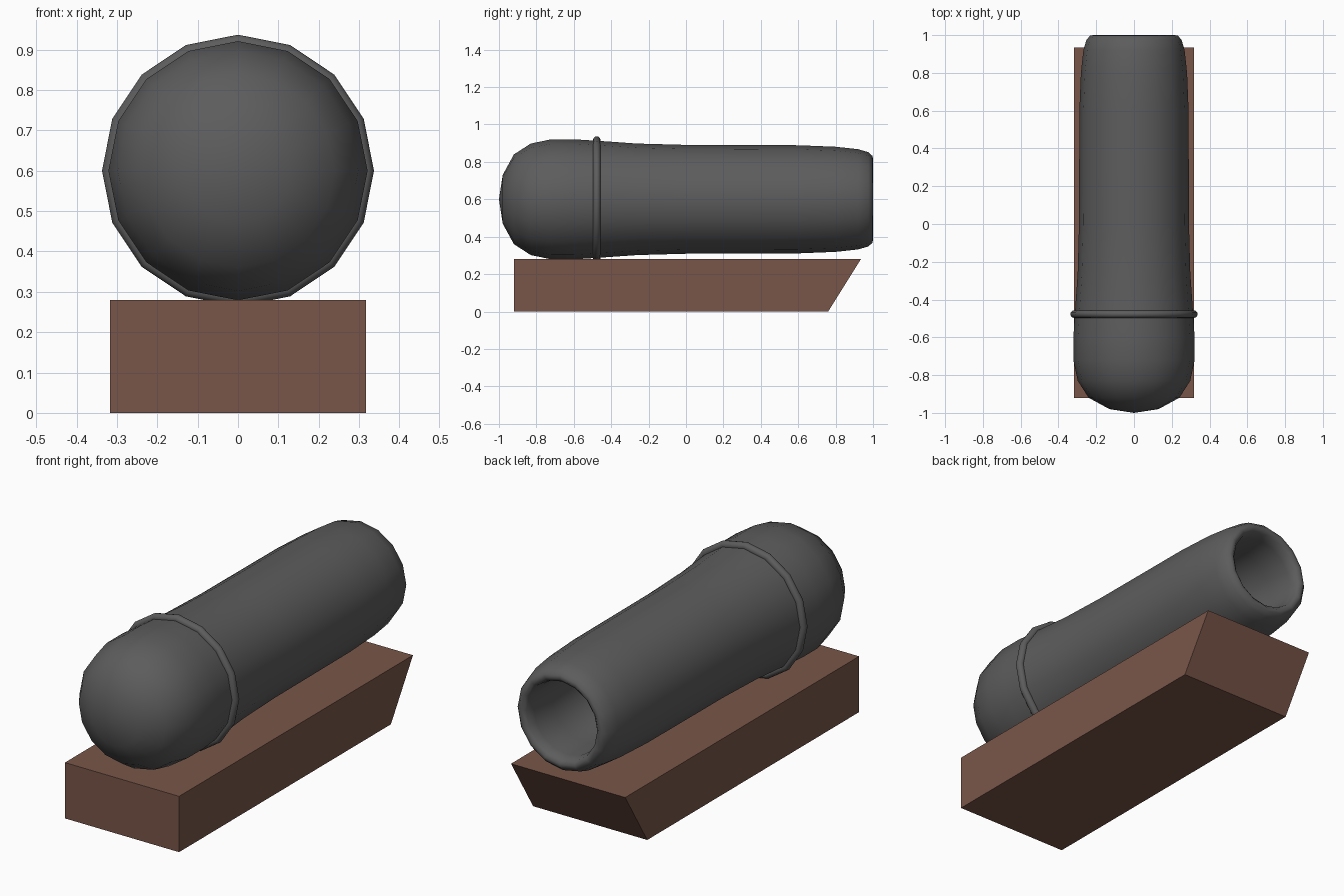
import bpy, bmesh
from math import sin, cos, pi, radians

cube = bpy.data.objects.get("Cube")
if cube:
    bpy.data.objects.remove(cube, do_unlink=True)

AXIS_Z = 0.6
SIDES = 16


def make_material(name, rgb):
    mat = bpy.data.materials.new(name)
    mat.use_nodes = True
    mat.diffuse_color = (*rgb, 1)
    mat.node_tree.nodes["Principled BSDF"].inputs["Base Color"].default_value = (*rgb, 1)
    return mat


iron = make_material("dark iron", (0.108, 0.108, 0.108))
wood = make_material("brown wood", (0.191, 0.092, 0.066))


def finish(name, bm, mat, smooth_angle=None):
    bmesh.ops.recalc_face_normals(bm, faces=bm.faces)
    mesh = bpy.data.meshes.new(name)
    bm.to_mesh(mesh)
    bm.free()
    mesh.materials.append(mat)
    obj = bpy.data.objects.new(name, mesh)
    bpy.context.collection.objects.link(obj)
    if smooth_angle:
        bpy.ops.object.select_all(action="DESELECT")
        obj.select_set(True)
        bpy.context.view_layer.objects.active = obj
        bpy.ops.object.shade_smooth_by_angle(angle=radians(smooth_angle))
    return obj


def lathe(name, profile, mat, closed=False):
    """Spin (y, radius) points around the barrel axis."""
    bm = bmesh.new()
    points = profile + profile[:1] if closed else profile
    verts = [bm.verts.new((r, y, AXIS_Z)) for y, r in points]
    edges = [bm.edges.new(pair) for pair in zip(verts, verts[1:])]
    bmesh.ops.spin(bm, geom=verts + edges, cent=(0, 0, AXIS_Z), axis=(0, 1, 0),
                   angle=2 * pi, steps=SIDES)
    bmesh.ops.remove_doubles(bm, verts=bm.verts, dist=0.0005)
    return finish(name, bm, mat, 80)


# Barrel: rounded breech, gentle taper, rolled muzzle and hollow bore
lathe("barrel", [
    (-1, 0), (-0.98, 0.13), (-0.92, 0.24), (-0.83, 0.298), (-0.72, 0.321),
    (-0.6, 0.321), (-0.46, 0.312), (-0.26, 0.298), (0, 0.291), (0.6, 0.289),
    (0.8, 0.281), (0.92, 0.268), (0.975, 0.252), (0.997, 0.232), (1, 0.215),
    (0.985, 0.197), (0.94, 0.188), (0.8, 0.184), (0.3, 0.18), (0.22, 0.14), (0.2, 0),
], iron)

# Reinforcing ring around the breech
ring = [(-0.477 + 0.02 * cos(a * pi / 6), 0.317 + 0.02 * sin(a * pi / 6)) for a in range(12)]
lathe("breech_ring", ring, iron, closed=True)

# Wooden bed with a slanted back end
bm = bmesh.new()
side = [(-0.92, 0), (0.76, 0), (0.935, 0.28), (-0.92, 0.28)]
face = bm.faces.new([bm.verts.new((-0.317, y, z)) for y, z in side])
extruded = bmesh.ops.extrude_face_region(bm, geom=[face])["geom"]
bmesh.ops.translate(bm, vec=(0.634, 0, 0),
                    verts=[v for v in extruded if isinstance(v, bmesh.types.BMVert)])
finish("wooden_bed", bm, wood)
